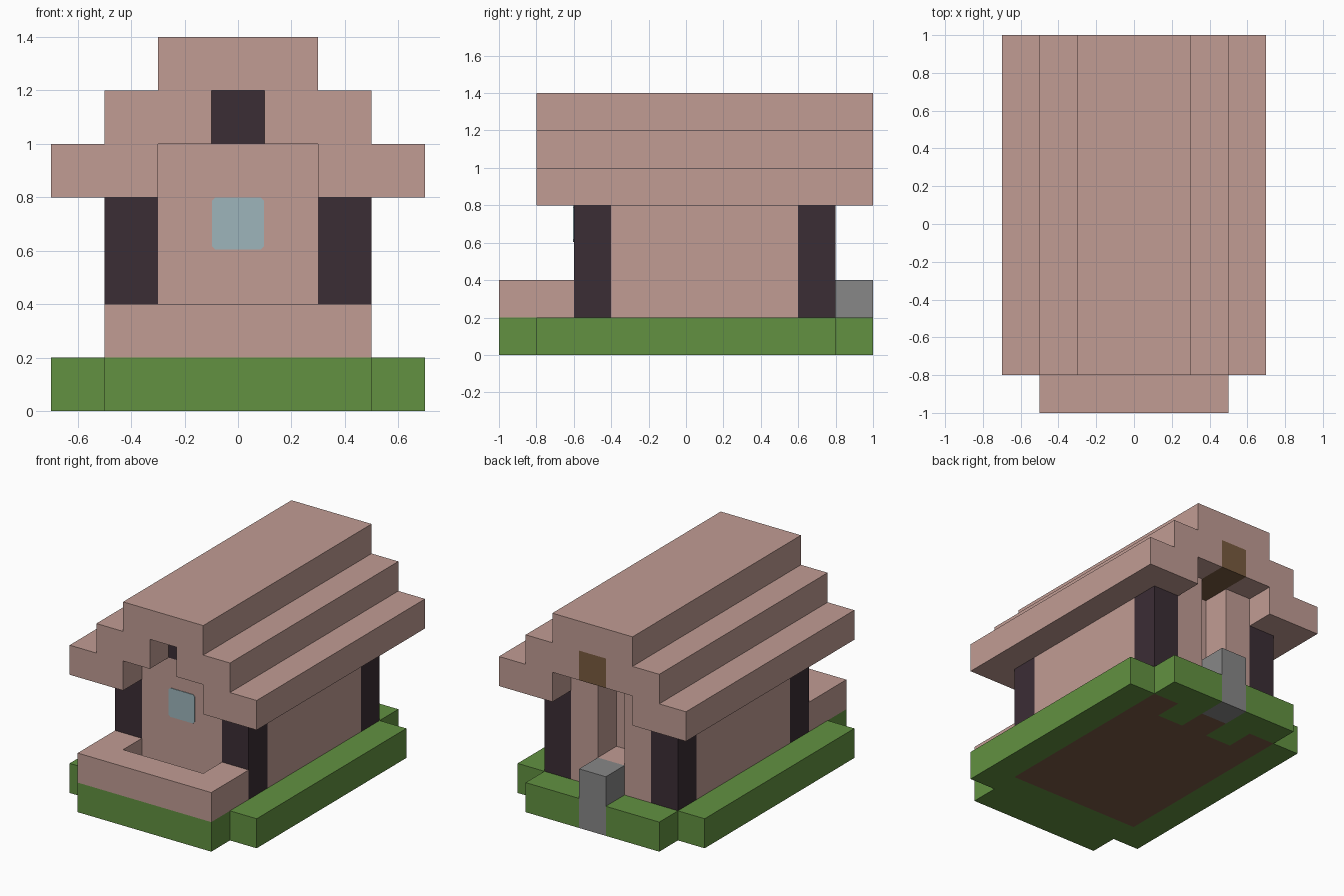
import bpy
import bmesh
from mathutils import Vector

default = bpy.data.objects.get("Cube")
if default:
    bpy.data.objects.remove(default, do_unlink=True)


def linear(hex_code):
    """Turn an sRGB hex string into a linear RGBA colour."""
    srgb = [int(hex_code[i:i + 2], 16) / 255 for i in (0, 2, 4)]
    return [c / 12.92 if c < 0.04 else ((c + 0.055) / 1.055) ** 2.4 for c in srgb] + [1]


def material(name, hex_code):
    mat = bpy.data.materials.new(name)
    mat.use_nodes = True
    mat.diffuse_color = linear(hex_code)
    mat.node_tree.nodes["Principled BSDF"].inputs["Base Color"].default_value = linear(hex_code)
    return mat


pink = material("pink_clay", "C19C94")
green = material("grass_green", "629141")
dark = material("dark_timber", "3B2D35")
stone = material("grey_stone", "878787")
earth = material("brown_earth", "7C5A46")
wood = material("brown_wood", "795B3F")
glass = material("pale_glass", "9DB5BB")


def symmetric(half):
    """Complete an outline that starts and ends on the centre line."""
    return half + [(-x, v) for x, v in reversed(half) if x > 0]


def prism(name, outline, low, high, mat, along="z"):
    """Extrude a flat outline along z (plan outline) or y (front outline)."""
    bm = bmesh.new()
    if along == "z":
        place, step = (lambda u, v: (u, v, low)), Vector((0, 0, high - low))
    else:
        place, step = (lambda u, v: (u, low, v)), Vector((0, high - low, 0))
    face = bm.faces.new([bm.verts.new(place(u, v)) for u, v in outline])
    grown = bmesh.ops.extrude_face_region(bm, geom=[face], use_keep_orig=True)["geom"]
    top = [g for g in grown if isinstance(g, bmesh.types.BMVert)]
    bmesh.ops.translate(bm, verts=top, vec=step)
    bmesh.ops.recalc_face_normals(bm, faces=bm.faces)
    mesh = bpy.data.meshes.new(name)
    bm.to_mesh(mesh)
    bm.free()
    mesh.materials.append(mat)
    obj = bpy.data.objects.new(name, mesh)
    bpy.context.collection.objects.link(obj)
    return obj


def box(name, x, y, z, mat):
    outline = [(x[0], y[0]), (x[1], y[0]), (x[1], y[1]), (x[0], y[1])]
    return prism(name, outline, z[0], z[1], mat)


def pair(name, outline, low, high, mat):
    """Build a part on both sides of the centre line."""
    prism("left_" + name, outline, low, high, mat)
    prism("right_" + name, [(-x, y) for x, y in outline], low, high, mat)


# Ground: lawn around an earth floor, with lawn patches beside the back step
prism("lawn", symmetric([(0, -1), (.5, -1), (.5, -.8), (.7, -.8), (.7, .8), (.5, .8),
                         (.5, -.6), (0, -.6)]), 0, .2, green)
pair("back_lawn", [(.1, .6), (.3, .6), (.3, .8), (.5, .8), (.5, 1), (.1, 1)], 0, .2, green)
prism("earth_floor", symmetric([(0, -.6), (.5, -.6), (.5, .8), (.3, .8), (.3, .6),
                                (.1, .6), (.1, .8), (0, .8)]), 0, .2, earth)

# Front planter wall and back steps
prism("front_planter", symmetric([(0, -1), (.5, -1), (.5, -.6), (.3, -.6), (.3, -.8),
                                  (0, -.8)]), .2, .4, pink)
box("back_step", (-.1, .1), (.8, 1), (0, .4), stone)
box("door_sill", (-.1, .1), (.6, .8), (.2, .4), pink)

# House walls with a recessed back doorway
prism("house_walls", symmetric([(0, -.6), (.3, -.6), (.3, -.4), (.5, -.4), (.5, .6),
                                (.3, .6), (.3, .8), (.1, .8), (.1, .6), (0, .6)]),
      .2, .8, pink)
prism("gable_walls", symmetric([(0, -.6), (.3, -.6), (.3, .8), (.1, .8), (.1, .6),
                                (0, .6)]), .8, 1, pink)

# Corner posts
for label, y in (("front_post", -.6), ("back_post", .6)):
    pair(label, [(.3, y), (.5, y), (.5, y + .2), (.3, y + .2)], .2, .8, dark)

# Stepped roof with a slot under the ridge
prism("stepped_roof", symmetric([(0, 1.2), (.1, 1.2), (.1, 1), (.3, 1), (.3, .8), (.7, .8),
                                 (.7, 1), (.5, 1), (.5, 1.2), (.3, 1.2), (.3, 1.4),
                                 (0, 1.4)]), -.8, 1, pink, along="y")
box("front_ridge_block", (-.1, .1), (-.6, -.4), (1, 1.2), dark)
box("back_ridge_beam", (-.1, .1), (.6, 1), (1, 1.2), wood)

# Front window plate with clipped corners
prism("front_window", symmetric([(0, .605), (.085, .605), (.098, .618), (.098, .787),
                                 (.085, .8), (0, .8)]), -.604, -.6, glass, along="y")
